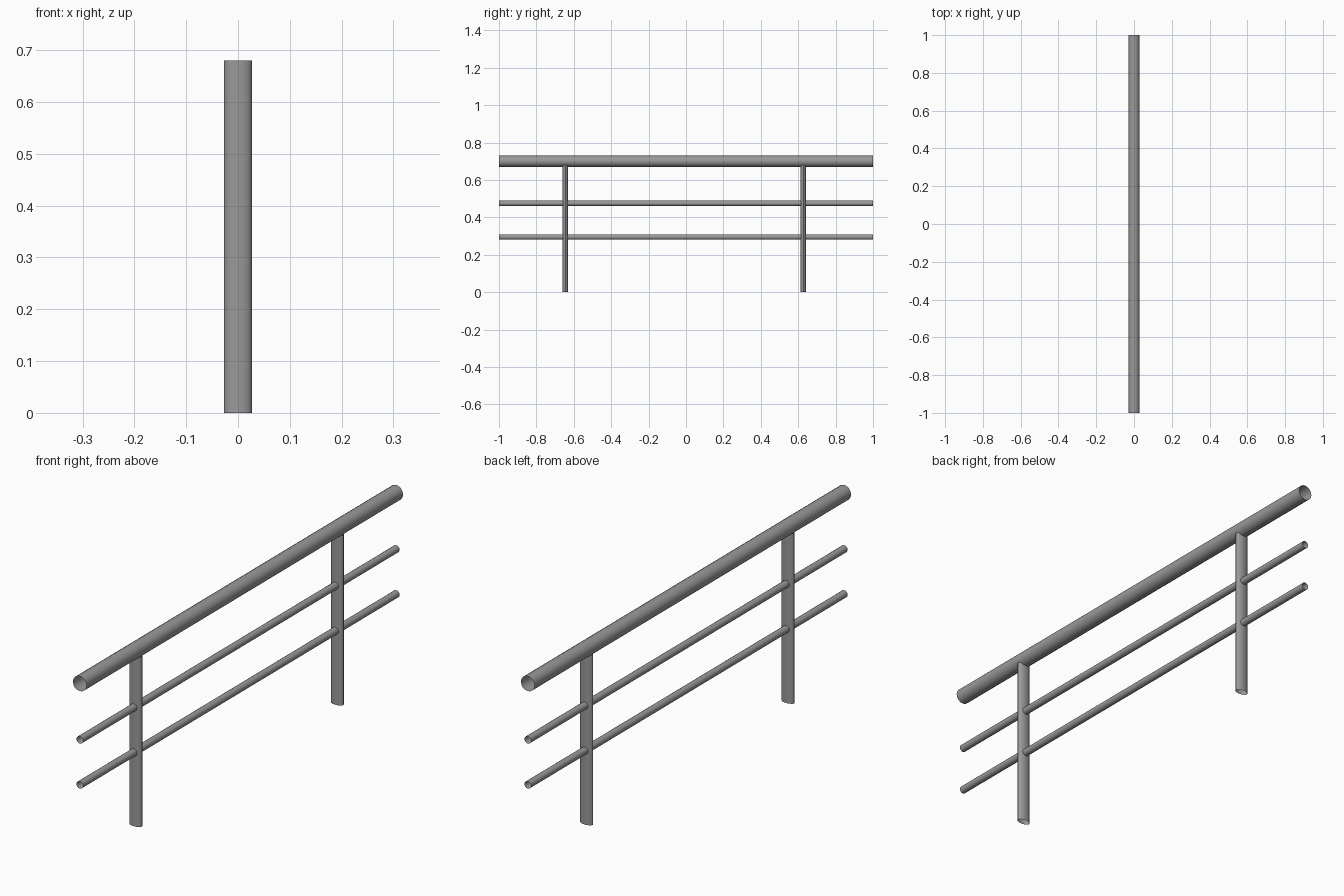
import bpy
import math

cube = bpy.data.objects.get("Cube")
if cube:
    bpy.data.objects.remove(cube, do_unlink=True)

# Single grey metal
metal = bpy.data.materials.new("grey metal")
metal.use_nodes = True
grey = (0.32, 0.32, 0.32, 1)
metal.diffuse_color = grey
metal.node_tree.nodes["Principled BSDF"].inputs["Base Color"].default_value = grey


def tube(name, location, length, radii, sides, along_y=False):
    """Open-ended tube with an elliptical section."""
    bpy.ops.mesh.primitive_cylinder_add(
        vertices=sides, radius=1, depth=1, end_fill_type='NOTHING', location=location)
    ob = bpy.context.object
    ob.name = name
    ob.scale = (radii[0], radii[1], length)
    if along_y:
        ob.rotation_euler.x = math.pi / 2
    bpy.ops.object.transform_apply(location=False, rotation=True, scale=True)
    bpy.ops.object.shade_smooth_by_angle(angle=math.radians(40))
    ob.data.materials.append(metal)
    return ob


# Handrail and the two thin rails below it
for name, z, r in (("handrail", 0.70, 0.03),
                   ("middle_rail", 0.475, 0.0145),
                   ("lower_rail", 0.295, 0.0145)):
    tube(name, (0, 0, z), 2, (r, r), 16, along_y=True)

# Flattened oval posts, their tops tucked into the handrail
POST_HEIGHT = 0.68
for name, y in (("front_post", -0.645), ("back_post", 0.627)):
    tube(name, (0, y, POST_HEIGHT / 2), POST_HEIGHT, (0.027, 0.0145), 16)
